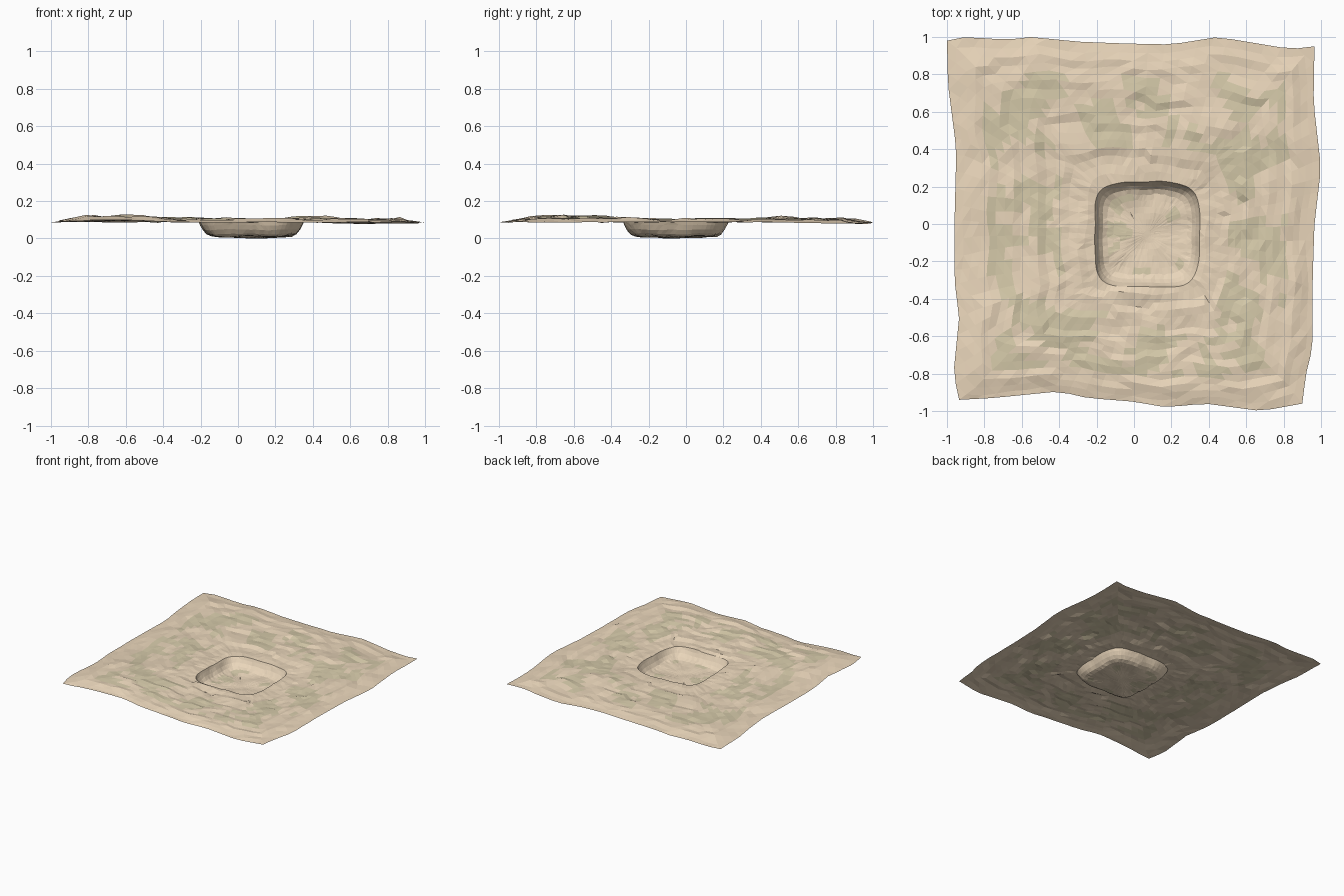
import bpy, bmesh, math, random
from mathutils import Vector, noise

if "Cube" in bpy.data.objects:
    bpy.data.objects.remove(bpy.data.objects["Cube"])

random.seed(4)

# Wavy outer border, counter-clockwise from the front-left corner
BORDER = [
    [(-.935, -.94), (-.75, -.93), (-.4, -.895), (-.25, -.93), (0, -.95), (.17, -.98), (.38, -.96), (.68, -1), (.9, -.96)],
    [(.9, -.96), (.92, -.8), (.955, -.66), (.955, -.3), (.965, 0), (1, .3), (.96, .65), (.965, .95)],
    [(.965, .95), (.84, .935), (.45, 1), (.2, .96), (-.05, .965), (-.3, .975), (-.55, 1), (-.68, .985), (-.9, 1), (-1, .98)],
    [(-1, .98), (-.995, .75), (-.95, .4), (-.96, 0), (-.96, -.3), (-.935, -.5), (-.965, -.8), (-.935, -.94)],
]
SIDE = 22                 # segments per side
N = SIDE * 4
RINGS = 17                # rings from border to pit rim
PIT = Vector((.07, -.055))
# Pit profile: (scale of rim, height)
PIT_PROFILE = [(.97, .080), (.92, .055), (.85, .033), (.76, .022), (.64, .018),
               (.52, .016), (.40, .015), (.28, .014), (.16, .013), (.07, .014)]


def walk(points, f):
    lengths = [math.dist(a, b) for a, b in zip(points, points[1:])]
    d = f * sum(lengths)
    for a, b, l in zip(points, points[1:], lengths):
        if d <= l:
            return Vector(a).lerp(Vector(b), d / l)
        d -= l
    return Vector(points[-1])


def rim_point(direction):
    # rounded-square pit rim
    a = math.atan2(direction.y, direction.x)
    c, s = math.cos(a), math.sin(a)
    r = .28 / (abs(c) ** 4.5 + abs(s) ** 4.5) ** (1 / 4.5)
    return PIT + Vector((c, s)) * r * (1 + .04 * noise.noise((c * 2, s * 2, 3)))


def bump(x, y, cx, cy, r):
    return math.exp(-((x - cx) ** 2 + (y - cy) ** 2) / (r * r))


def ground_height(x, y, t):
    # raised belt between the border and the pit, stepped down toward the pit
    belt = .019 * min(1, t * 5) * (1 - t * .75)
    z = .094 + belt
    z += .020 * bump(x, y, -.72, -.7, .3) + .015 * bump(x, y, .42, .48, .22)
    z += .011 * bump(x, y, -.35, -.42, .25) - .008 * bump(x, y, .8, .8, .35)
    fade = min(1, t * 4 + .3)
    z += fade * (.009 * noise.noise((x * 3, y * 3, 1)) + .009 * noise.noise((x * 8, y * 8, 5)))
    step = (t * 5 + .8 * noise.noise((x * 2, y * 2, 8))) % 1
    z += fade * .011 * (step - .4)
    return z


bm = bmesh.new()
outer = [walk(BORDER[i // SIDE], (i % SIDE) / SIDE) for i in range(N)]
rim = [rim_point(p - PIT) for p in outer]
rings = []

# Ground rings
for k in range(RINGS + 1):
    t = k / RINGS
    ring = []
    for i in range(N):
        p = outer[i].lerp(rim[i], t)
        if 0 < k < RINGS:
            p += Vector((noise.noise((p.x * 5, p.y * 5, 11)), noise.noise((p.x * 5, p.y * 5, 17)))) * .028
        z = ground_height(p.x, p.y, t)
        if 0 < k < RINGS:
            z += random.uniform(-.0025, .0025)
        if k == RINGS:
            z = z * .5 + .048
        ring.append(bm.verts.new((p.x, p.y, z)))
    rings.append(ring)

# Pit wall and floor rings
for s, h in PIT_PROFILE:
    ring = []
    for i in range(N):
        p = PIT + (rim[i] - PIT) * s
        if s < .8:
            p += Vector((random.uniform(-.006, .006), random.uniform(-.006, .006))) * s
        z = h + .010 * noise.noise((p.x * 9, p.y * 9, 2)) + random.uniform(-.002, .002) * s
        ring.append(bm.verts.new((p.x, p.y, z)))
    rings.append(ring)

# Faces, with olive scrub patches on the belt and pit floor
for k, (a, b) in enumerate(zip(rings, rings[1:])):
    for i in range(N):
        j = (i + 1) % N
        f = bm.faces.new((a[i], a[j], b[j], b[i]))
        c = f.calc_center_median()
        n = noise.noise((c.x * 4.5, c.y * 4.5, 21)) + .35 * noise.noise((c.x * 14, c.y * 14, 4))
        belt = 4 <= k <= 12 and max(abs(c.x), abs(c.y)) < .83 and n > .0
        floor = k > RINGS + 3 and n > .12
        f.material_index = 1 if belt or floor else 0
bm.faces.new(rings[-1])

# Rest on z = 0
low = min(v.co.z for v in bm.verts)
bmesh.ops.translate(bm, verts=bm.verts, vec=(0, 0, -low))
bmesh.ops.triangulate(bm, faces=bm.faces)

mesh = bpy.data.meshes.new("desert_ground")
bm.to_mesh(mesh)
bm.free()
for name, col in (("sand", (.83, .68, .50, 1)), ("scrub", (.67, .59, .40, 1))):
    m = bpy.data.materials.new(name)
    m.diffuse_color = col
    m.use_nodes = True
    m.node_tree.nodes["Principled BSDF"].inputs["Base Color"].default_value = m.diffuse_color
    mesh.materials.append(m)
ground = bpy.data.objects.new("desert_ground", mesh)
bpy.context.collection.objects.link(ground)
